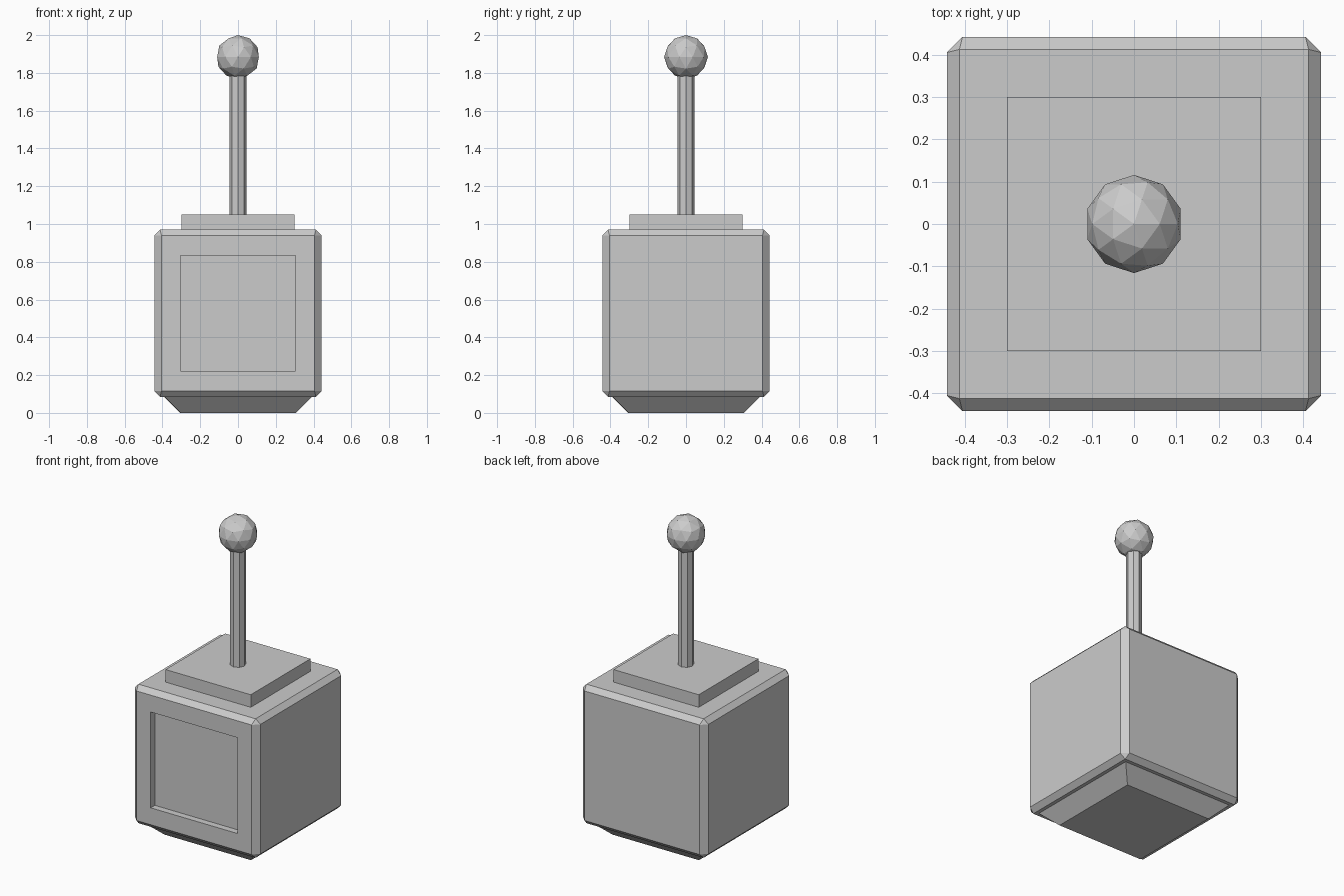
import bpy, bmesh
from math import pi
from itertools import product
from mathutils import Vector, Matrix

if "Cube" in bpy.data.objects:
    bpy.data.objects.remove(bpy.data.objects["Cube"])


def finish(name, bm, z):
    """Turn a bmesh into a flat-shaded object at height z."""
    bmesh.ops.recalc_face_normals(bm, faces=bm.faces)
    mesh = bpy.data.meshes.new(name)
    bm.to_mesh(mesh)
    bm.free()
    obj = bpy.data.objects.new(name, mesh)
    obj.location.z = z
    bpy.context.collection.objects.link(obj)
    return obj


def prism(name, sides, r_bottom, r_top, z0, z1, turn=0.0):
    """Straight or tapered prism between two heights."""
    bm = bmesh.new()
    bmesh.ops.create_cone(bm, cap_ends=True, segments=sides, radius1=r_bottom,
                          radius2=r_top, depth=z1 - z0,
                          matrix=Matrix.Rotation(turn, 4, 'Z'))
    return finish(name, bm, (z0 + z1) / 2)


ROOT2 = 2 ** 0.5

# Body: chamfered cube, the hull of three points at each corner
HALF, SIDE, RIM = 0.4425, 0.405, 0.4125
bm = bmesh.new()
for sx, sy, sz in product((-1, 1), repeat=3):
    for x, y, z in ((RIM, RIM, HALF), (HALF, SIDE, RIM), (SIDE, HALF, RIM)):
        bm.verts.new((sx * x, sy * y, sz * z))
bmesh.ops.convex_hull(bm, input=bm.verts)
bmesh.ops.dissolve_limit(bm, angle_limit=0.01, verts=bm.verts, edges=bm.edges)

# Square recess in the front face
bm.normal_update()
front = min(bm.faces, key=lambda f: f.calc_center_median().y)
bmesh.ops.inset_individual(bm, faces=[front], thickness=0.1)
for v in front.verts:
    v.co.x = 0.305 if v.co.x > 0 else -0.305
    v.co.z = 0.305 if v.co.z > 0 else -0.305
panel = bmesh.ops.extrude_discrete_faces(bm, faces=[front])["faces"][0]
bmesh.ops.translate(bm, verts=panel.verts, vec=Vector((0, 0.042, 0)))
finish("body", bm, 0.5275)

# Tapered foot, top plate and stick
prism("foot", 4, 0.305 * ROOT2, 0.39 * ROOT2, 0, 0.085, pi / 4)
prism("top_plate", 4, 0.3 * ROOT2, 0.3 * ROOT2, 0.97, 1.05, pi / 4)
prism("stick", 8, 0.046, 0.046, 1.05, 1.82)

# Faceted ball
bm = bmesh.new()
bmesh.ops.create_icosphere(bm, subdivisions=2, radius=0.116)
finish("ball", bm, 1.884)
